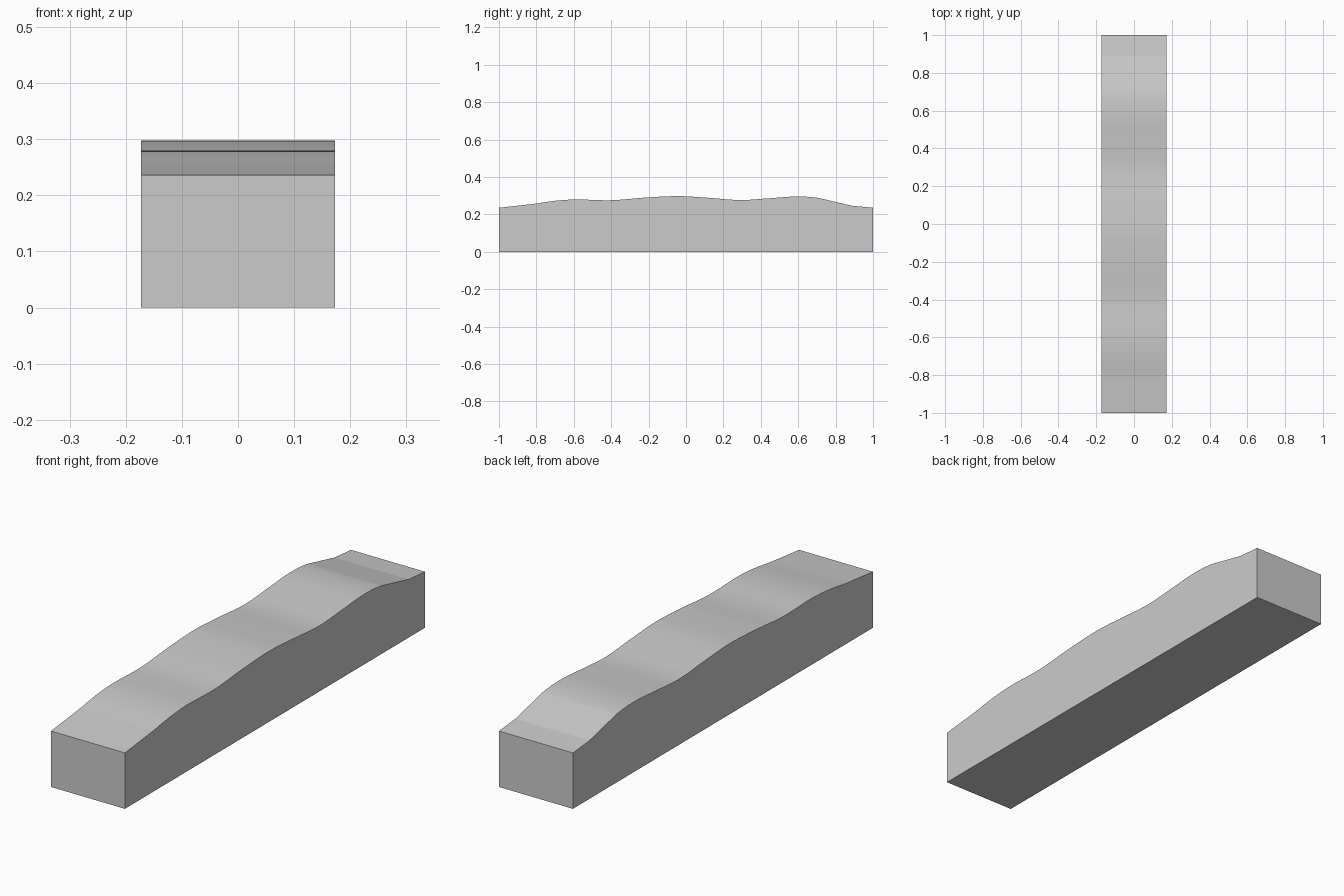
import bpy, bmesh

if "Cube" in bpy.data.objects:
    bpy.data.objects.remove(bpy.data.objects["Cube"])

HALF_WIDTH = 0.1725
STEPS = 6

# Crest profile (y, z): straight end facets, gently rolling middle
profile = [(-1.0, 0.236), (-0.82, 0.256), (-0.70, 0.273), (-0.59, 0.280),
           (-0.40, 0.276), (-0.22, 0.290), (-0.04, 0.298), (0.12, 0.289),
           (0.29, 0.277), (0.44, 0.286), (0.59, 0.296), (0.71, 0.288),
           (0.89, 0.246), (1.0, 0.236)]


def slope(i):
    (y0, z0), (y1, z1) = profile[i - 1], profile[i + 1]
    return (z1 - z0) / (y1 - y0)


def smooth_profile():
    last = len(profile) - 1
    pts = []
    for i in range(last):
        (y0, z0), (y1, z1) = profile[i], profile[i + 1]
        pts.append((y0, z0))
        if i == 0 or i >= last - 2:
            continue
        h = y1 - y0
        for k in range(1, STEPS):
            t = k / STEPS
            z = ((2*t**3 - 3*t**2 + 1) * z0 + (t**3 - 2*t**2 + t) * h * slope(i)
                 + (3*t**2 - 2*t**3) * z1 + (t**3 - t**2) * h * slope(i + 1))
            pts.append((y0 + h * t, z))
    return pts + [profile[-1]]


# Solid block: side outline extruded across the width
outline = [(1.0, 0.0), (-1.0, 0.0)] + smooth_profile()
bm = bmesh.new()
side = bm.faces.new([bm.verts.new((-HALF_WIDTH, y, z)) for y, z in outline])
res = bmesh.ops.extrude_face_region(bm, geom=[side])
bmesh.ops.translate(bm, vec=(2 * HALF_WIDTH, 0, 0),
                    verts=[g for g in res["geom"] if isinstance(g, bmesh.types.BMVert)])
bmesh.ops.recalc_face_normals(bm, faces=bm.faces)
mesh = bpy.data.meshes.new("wavy_block")
bm.to_mesh(mesh)
bm.free()
block = bpy.data.objects.new("wavy_block", mesh)
bpy.context.collection.objects.link(block)
